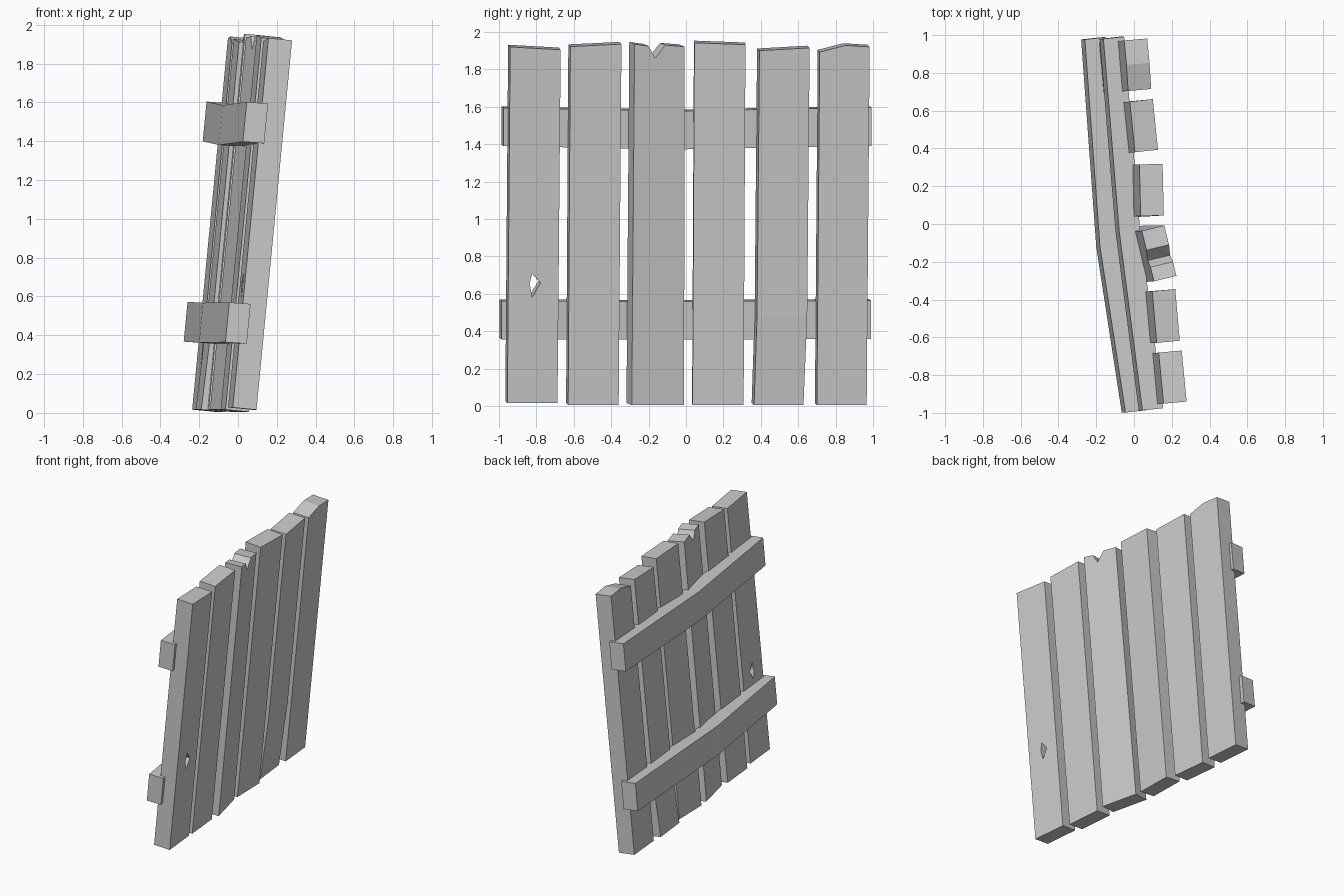
import bpy, bmesh
from mathutils import Vector

cube = bpy.data.objects.get("Cube")
if cube:
    bpy.data.objects.remove(cube, do_unlink=True)

LEAN = 0.097       # sideways lean per unit of height
THICK = 0.123

wood = bpy.data.materials.new("weathered grey wood")
wood.use_nodes = True
GREY = (0.6, 0.6, 0.6, 1)
wood.diffuse_color = GREY
wood.node_tree.nodes["Principled BSDF"].inputs["Base Color"].default_value = GREY


def finish(name, bm):
    bmesh.ops.recalc_face_normals(bm, faces=bm.faces[:])
    mesh = bpy.data.meshes.new(name)
    bm.to_mesh(mesh)
    bm.free()
    mesh.materials.append(wood)
    obj = bpy.data.objects.new(name, mesh)
    bpy.context.collection.objects.link(obj)


def plank(name, outline, x_low, x_high, hole=None, sag=0.0):
    """Board from a (y, z) front outline; x runs from x_low (-y edge) to x_high at the top."""
    ys = [p[0] for p in outline]
    y0, y1 = min(ys), max(ys)
    slope = (x_high - x_low) / (y1 - y0)
    back = -Vector((1, -slope, -LEAN)).normalized() * THICK
    bm = bmesh.new()
    edges = []
    for loop in (outline, hole or []):
        vs = []
        for y, z in loop:
            x = x_low + slope * (y - y0) + LEAN * (z - 1.92)
            x -= sag * max(0, 0.48 - z)
            vs.append(bm.verts.new((x, y, z)))
        edges += [bm.edges.new((v, vs[i - 1])) for i, v in enumerate(vs)]
    bmesh.ops.triangle_fill(bm, edges=edges, use_beauty=True)
    ext = bmesh.ops.extrude_face_region(bm, geom=bm.faces[:], use_keep_orig=True)
    moved = [g for g in ext["geom"] if isinstance(g, bmesh.types.BMVert)]
    bmesh.ops.translate(bm, verts=moved, vec=back)
    finish(name, bm)


def rail(name, stations, height=0.205, depth=0.11):
    """Bent cross rail through (back x, y, middle z) stations."""
    bm = bmesh.new()
    rings = []
    for x, y, z in stations:
        ring = []
        for d, h in ((0, -1), (1, -1), (1, 1), (0, 1)):
            dz = h * height / 2
            ring.append(bm.verts.new((x + d * depth + LEAN * dz, y + d * 0.012,
                                      z + dz - d * 0.008)))
        rings.append(ring)
    for a, b in zip(rings, rings[1:]):
        for i in range(4):
            bm.faces.new((a[i - 1], a[i], b[i], b[i - 1]))
    bm.faces.new(rings[0])
    bm.faces.new(rings[-1])
    finish(name, bm)


# Upright planks, front to back
plank("plank_1", [(-.955, .016), (-.687, .016), (-.67, 1.905), (-.94, 1.92)], .28, .254,
      hole=[(-.822, .71), (-.778, .658), (-.822, .583), (-.836, .655)])
plank("plank_2_plain", [(-.63, .005), (-.36, .005), (-.345, 1.935), (-.618, 1.922)], .243, .217)
plank("plank_3_notched", [(-.29, .005), (-.01, .005), (-.008, 1.922), (-.11, 1.93),
                          (-.165, 1.86), (-.2, 1.925), (-.275, 1.935)], .227, .16)
plank("plank_4_plain", [(.035, .005), (.308, .005), (.318, 1.932), (.045, 1.942)], .156, .15)
plank("plank_5_bent", [(.364, .005), (.628, .005), (.648, .48), (.661, 1.915),
                       (.393, 1.9), (.38, .48)], .132, .1, sag=0.03)
plank("plank_6_pointed", [(.7, .005), (.966, .005), (.982, 1.92), (.853, 1.928),
                          (.715, 1.893)], .095, .07)

# Cross rails on the back
rail("upper_rail", [(.035, -.987, 1.5), (-.088, -.04, 1.483), (-.172, .98, 1.502)])
rail("lower_rail", [(-.055, -.998, .467), (-.19, -.12, .465), (-.27, .977, .47)])
